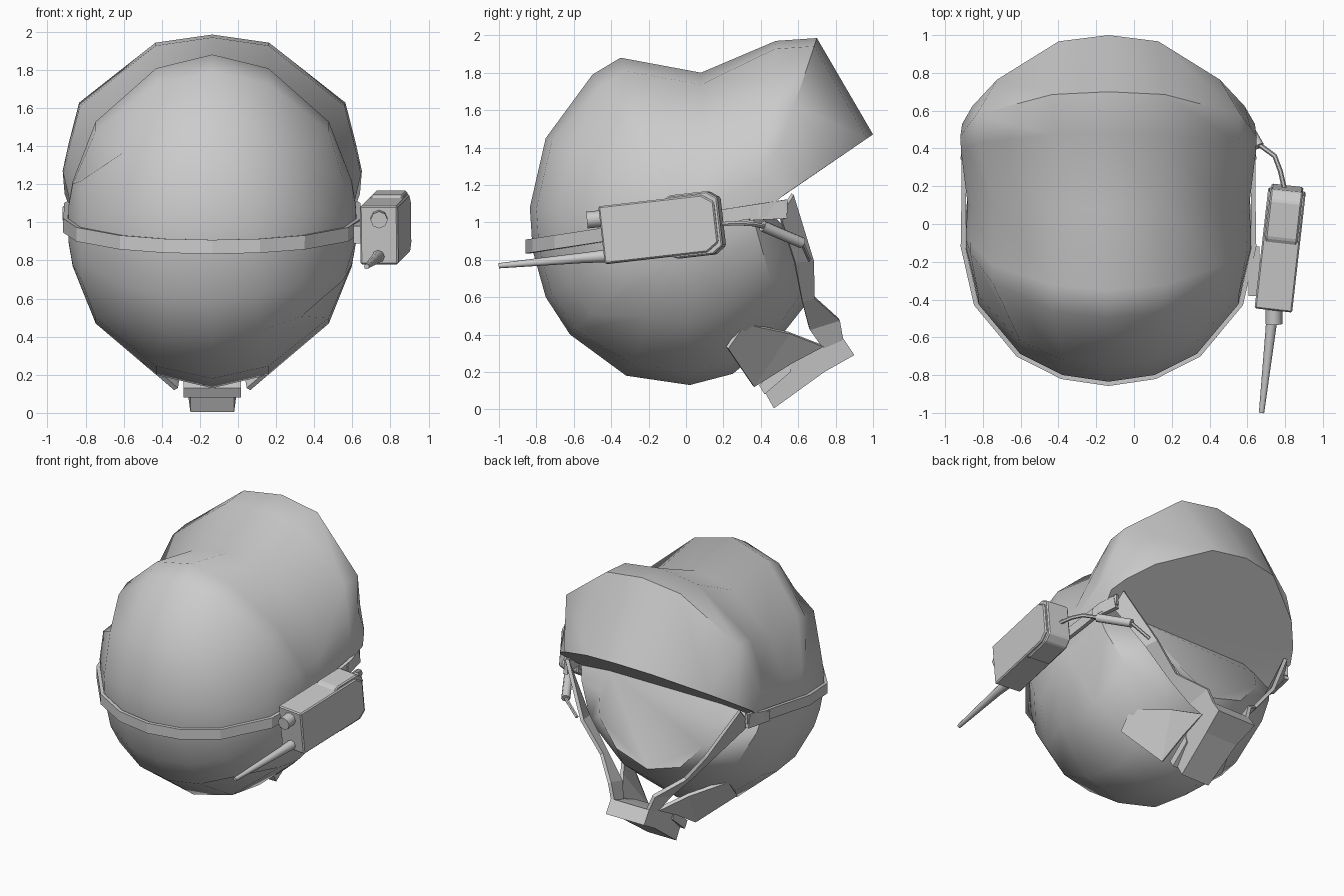
import bpy, bmesh
from math import sin, cos, radians, pi
from mathutils import Vector, Matrix

if "Cube" in bpy.data.objects:
    bpy.data.objects.remove(bpy.data.objects["Cube"])

CX = -0.135  # helmet symmetry plane


def make(name, verts, faces, smooth=None, thick=0):
    me = bpy.data.meshes.new(name)
    me.from_pydata([tuple(v) for v in verts], [], faces)
    bm = bmesh.new()
    bm.from_mesh(me)
    bmesh.ops.recalc_face_normals(bm, faces=bm.faces)
    bm.to_mesh(me)
    bm.free()
    ob = bpy.data.objects.new(name, me)
    bpy.context.collection.objects.link(ob)
    if thick:
        m = ob.modifiers.new("thickness", 'SOLIDIFY')
        m.thickness, m.offset = thick, 0
    if smooth:
        bpy.ops.object.select_all(action='DESELECT')
        ob.select_set(True)
        bpy.context.view_layer.objects.active = ob
        bpy.ops.object.shade_smooth_by_angle(angle=radians(smooth))
    return ob


def ribbon(name, pairs, thick=0.025):
    verts = [p for pair in pairs for p in pair]
    faces = [(2*i, 2*i+1, 2*i+3, 2*i+2) for i in range(len(pairs)-1)]
    return make(name, verts, faces, thick=thick)


def rod(name, pts, radii, n=8):
    pts = [Vector(p) for p in pts]
    verts, faces = [], []
    for i, p in enumerate(pts):
        d = pts[min(i+1, len(pts)-1)] - pts[max(i-1, 0)]
        q = d.to_track_quat('Z', 'Y')
        for k in range(n):
            a = 2*pi*k/n
            verts.append(p + q @ Vector((cos(a), sin(a), 0))*radii[i])
    for i in range(len(pts)-1):
        for k in range(n):
            j = (k+1) % n
            faces.append((i*n+k, i*n+j, (i+1)*n+j, (i+1)*n+k))
    faces += [tuple(range(n)), tuple(range((len(pts)-1)*n, len(pts)*n))]
    return make(name, verts, faces, smooth=50)


def prism(name, profile, half_widths, cx):
    n = len(profile)
    verts = [(cx+s*w, y, z) for s in (-1, 1) for (y, z), w in zip(profile, half_widths)]
    faces = [tuple(range(n)), tuple(range(n, 2*n))]
    faces += [(i, (i+1) % n, n+(i+1) % n, n+i) for i in range(n)]
    return make(name, verts, faces)


# Arc shapes from centre line to side: (width fraction, height fraction)
LIP = [(0, 1), (.34, .93), (.76, .50), (.93, .20), (1, 0)]
CREST = [(0, 1), (.38, .94), (.89, .50), (.96, .20), (1, 0)]
DOME = [(0, 1), (.39, .91), (.81, .56), (.97, .17), (1, 0)]
MID = [(0, 1), (.32, .95), (.62, .79), (.91, .42), (1, 0)]

# Helmet shell: centre-line outline (y,z), side point (y,z), half width, arc shape
cols = [((1.0, 1.47), (.53, 1.15), .775, LIP), ((.70, 1.985), (.46, 1.27), .785, CREST),
        ((.48, 1.97), (.38, 1.25), .78, CREST), ((.08, 1.80), (.10, 1.10), .745, DOME),
        ((-.35, 1.88), (-.05, 1.08), .755, DOME), ((-.50, 1.79), (-.08, 1.08), .755, DOME),
        ((-.75, 1.45), (-.12, 1.05), .755, MID), ((-.835, 1.08), (-.13, 1.0), .755, MID),
        ((-.82, .85), (-.13, .97), .755, MID), ((-.75, .60), (-.10, .93), .755, MID),
        ((-.62, .40), (-.08, .91), .755, MID), ((-.32, .18), (-.04, .90), .755, DOME),
        ((.02, .13), (0, .90), .755, DOME), ((.25, .19), (.05, .90), .755, DOME),
        ((.53, .42), (.36, 1.02), .73, DOME)]
face_edge = [(0, .64, .56), (.26, .63, .64), (.42, .60, .82), (.46, .53, .97), (.45, .43, 1.08)]


def mirrored(half):
    return [(CX-x, y, z) for x, y, z in half[:0:-1]] + [(CX+x, y, z) for x, y, z in half]


verts, faces = [], []
for (py, pz), (cy, cz), X, arc in cols:
    verts += mirrored([(X*f, cy+(py-cy)*c, cz+(pz-cz)*c) for f, c in arc])
verts += mirrored(face_edge)
K, N = 9, len(cols)
for i in range(N):
    for k in range(K-1):
        faces.append((i*K+k, i*K+k+1, (i+1)*K+k+1, (i+1)*K+k))
L = N*K
faces += [tuple(range(K)) + (L+K-1, L),          # brim underside
          tuple(range(L, L+K)),                  # face panel
          (0, L-K, L), (K-1, L-1, L+K-1),
          tuple(i*K for i in range(N)), tuple(i*K+K-1 for i in range(N))]
make("helmet_shell", verts, faces, smooth=42)

# Head band following the shell, rising towards the back
path = [(.77*f, -.12-.725*c) for f, c in MID]
path += [(.765, .2), (.765, .40), (.73, .54)]
path = [(-x, y) for x, y in path[:0:-1]] + path
pairs = []
for x, y in path:
    z = .87 + (y+.85)*.155
    pairs.append(((CX+x, y, z+.037), (CX+x, y, z-.037)))
ribbon("head_band", pairs, .025)

for s, side in ((1, "right"), (-1, "left")):
    def P(x, y, z):
        return (CX+s*x, y, z)
    # Buckle plate and chin strap
    ribbon("buckle_" + side, [(P(.77, .34, 1.08), P(.77, .34, 1.01)),
                              (P(.735, .52, 1.11), P(.735, .54, 1.02))], .03)
    ribbon("chin_strap_" + side, [(P(.70, .57, 1.15), P(.73, .50, 1.04)),
                                  (P(.50, .68, .80), P(.52, .58, .79)),
                                  (P(.34, .685, .60), P(.34, .62, .58)),
                                  (P(.18, .82, .48), P(.20, .66, .43)),
                                  (P(.14, .84, .37), P(.14, .73, .33))])
    # Flap running back from the chin cup
    ribbon("chin_flap_" + side, [(P(.42, .31, .46), P(.43, .22, .33)),
                                 (P(.27, .55, .41), P(.19, .36, .125)),
                                 (P(.15, .73, .34), P(.17, .56, .25))])

# Chin cup
prism("chin_cup", [(.40, .13), (.47, .005), (.74, .20), (.90, .29), (.84, .38), (.73, .34), (.56, .27)],
      [.115, .115, .13, .155, .155, .15, .15], CX)
prism("chin_cup_rim", [(.39, .13), (.42, .08), (.56, .20), (.55, .26)], [.15]*4, CX)

# Radio box, tilted to follow the band
tilt = (Matrix.Translation((.775, -.13, .967)) @ Matrix.Rotation(radians(-6.5), 4, 'Z')
        @ Matrix.Rotation(radians(6.5), 4, 'X'))
body = prism("radio_box", [(-.315, -.155), (.24, -.155), (.305, -.11), (.305, .11), (.24, .155), (-.315, .155)],
             [.1]*6, 0)
guard = prism("radio_end_guard", [(.03, -.145), (.07, -.17), (.27, -.17), (.325, -.13), (.325, .13),
                                  (.27, .17), (.07, .17), (.03, .145)], [.085]*8, 0)
for ob in (body, guard):
    ob.matrix_world = tilt
    b = ob.modifiers.new("edge", 'BEVEL')
    b.width, b.segments = .008, 1

# Mount between radio and helmet
prism("radio_mount", [(-.38, .89), (-.12, .93), (-.12, 1.01), (-.38, .98)], [.03]*4, .635)

# Knob and antenna
rod("radio_knob", [(.74, -.43, 1.022), (.74, -.53, 1.012)], [.045, .045])
rod("antenna", [(.735, -.43, .82), (.725, -.55, .81), (.675, -1.0, .768)], [.034, .028, .014])

# Cable and microphone tube
rod("cable", [(.80, .17, .99), (.775, .28, .995), (.745, .36, .99), (.65, .43, .975)], [.013]*4, 6)
rod("microphone", [(.66, .41, .98), (.54, .62, .89)], [.03, .03])
rod("microphone_lead", [(.54, .62, .89), (.42, .66, .80)], [.012, .012], 6)
